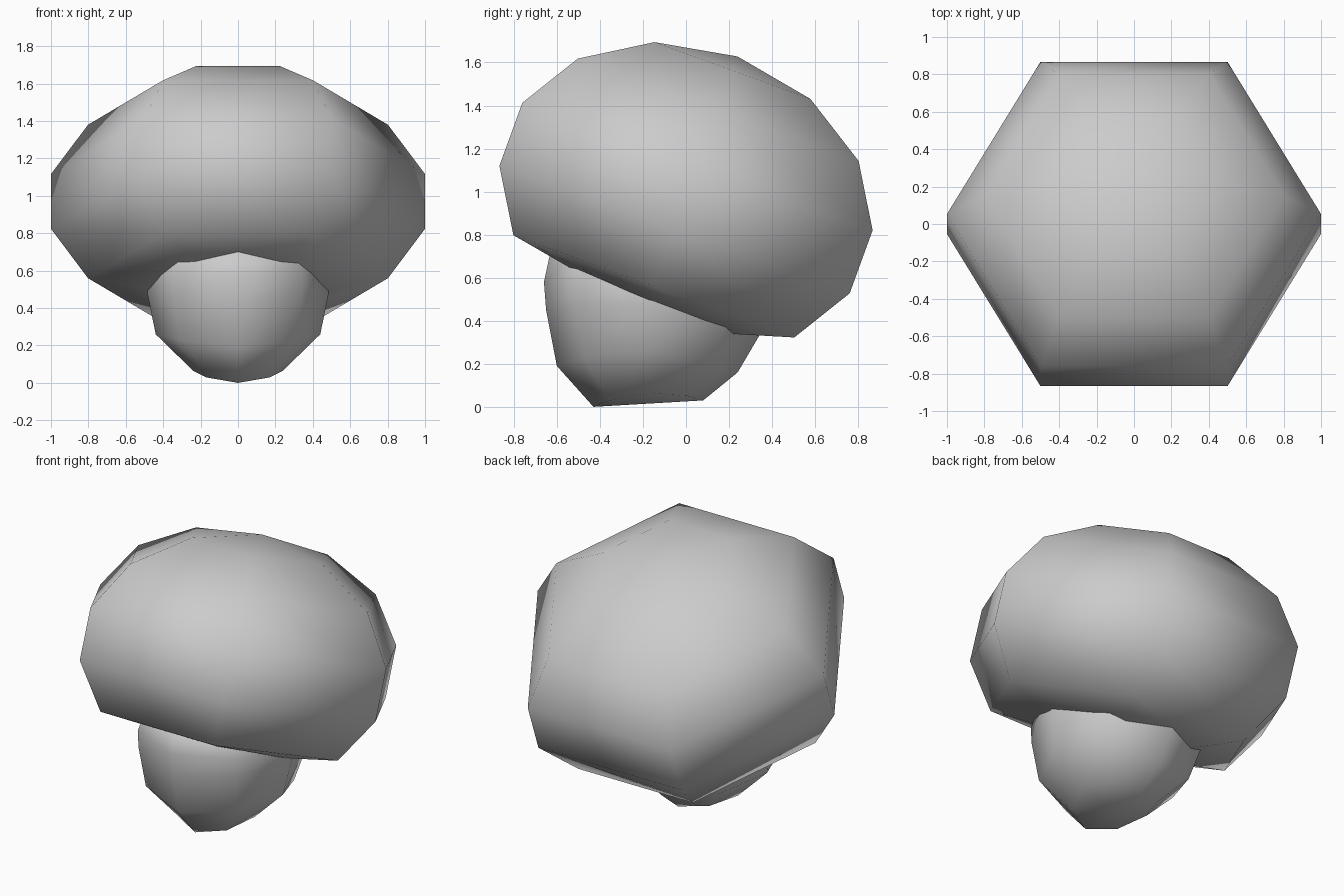
import bpy
import bmesh
from math import radians, sin, cos, tau
from mathutils import Matrix

cube = bpy.data.objects.get("Cube")
if cube:
    bpy.data.objects.remove(cube)

# One plain grey for the whole model
grey = bpy.data.materials.new("mid_grey")
grey.use_nodes = True
colour = (0.6, 0.6, 0.6, 1)
grey.diffuse_color = colour
grey.node_tree.nodes["Principled BSDF"].inputs["Base Color"].default_value = colour


def finish(bm, name):
    """Turn a bmesh into a smooth shaded object."""
    bmesh.ops.recalc_face_normals(bm, faces=bm.faces)
    for face in bm.faces:
        face.smooth = True
    mesh = bpy.data.meshes.new(name)
    bm.to_mesh(mesh)
    bm.free()
    mesh.materials.append(grey)
    obj = bpy.data.objects.new(name, mesh)
    bpy.context.collection.objects.link(obj)
    return obj


# Mushroom cap: six-sided flattened sphere with corners to left and right,
# underside pressed in, tilted back
bm = bmesh.new()
bmesh.ops.create_uvsphere(bm, u_segments=6, v_segments=7, radius=1,
                          matrix=Matrix.Rotation(radians(90), 4, "Z"))
bmesh.ops.scale(bm, vec=(1.0257, 1.0257, 0.70), verts=bm.verts)
for v in bm.verts:
    if v.co.z < -0.55:
        v.co.z = -0.51 - 0.05 * v.co.y
tilt = Matrix.Translation((0, 0, 0.97)) @ Matrix.Rotation(radians(-20), 4, "X")
bmesh.ops.transform(bm, matrix=tilt, verts=bm.verts)
finish(bm, "cap")

# Stem: stacked eight-sided rings, sides a little higher than front and back
SIDES = 8
# half width, half depth, centre y, height, rise of the sides, lean to the back
levels = [
    (0.24, 0.255, -0.175, 0.015, 0.05, 0.015),
    (0.44, 0.42, -0.18, 0.175, 0.085, -0.015),
    (0.485, 0.495, -0.155, 0.39, 0.09, -0.06),
    (0.485, 0.51, -0.15, 0.54, 0.03, -0.04),
    (0.42, 0.46, -0.17, 0.72, 0, 0),
]
bm = bmesh.new()
rings = []
for width, depth, centre, height, rise, lean in levels:
    ring = []
    for i in range(SIDES):
        x, y = cos(tau * i / SIDES), sin(tau * i / SIDES)
        ring.append(bm.verts.new((x * width, centre + y * depth,
                                  height + rise * x * x + lean * y)))
    rings.append(ring)
for low, high in zip(rings, rings[1:]):
    for i in range(SIDES):
        j = (i + 1) % SIDES
        bm.faces.new((low[i], low[j], high[j], high[i]))
# Close the foot and the hidden top
for ring, height in ((rings[0], 0.015), (rings[-1], 0.76)):
    pole = bm.verts.new((0, -0.175, height))
    for i in range(SIDES):
        bm.faces.new((ring[i], ring[(i + 1) % SIDES], pole))
finish(bm, "stem")
